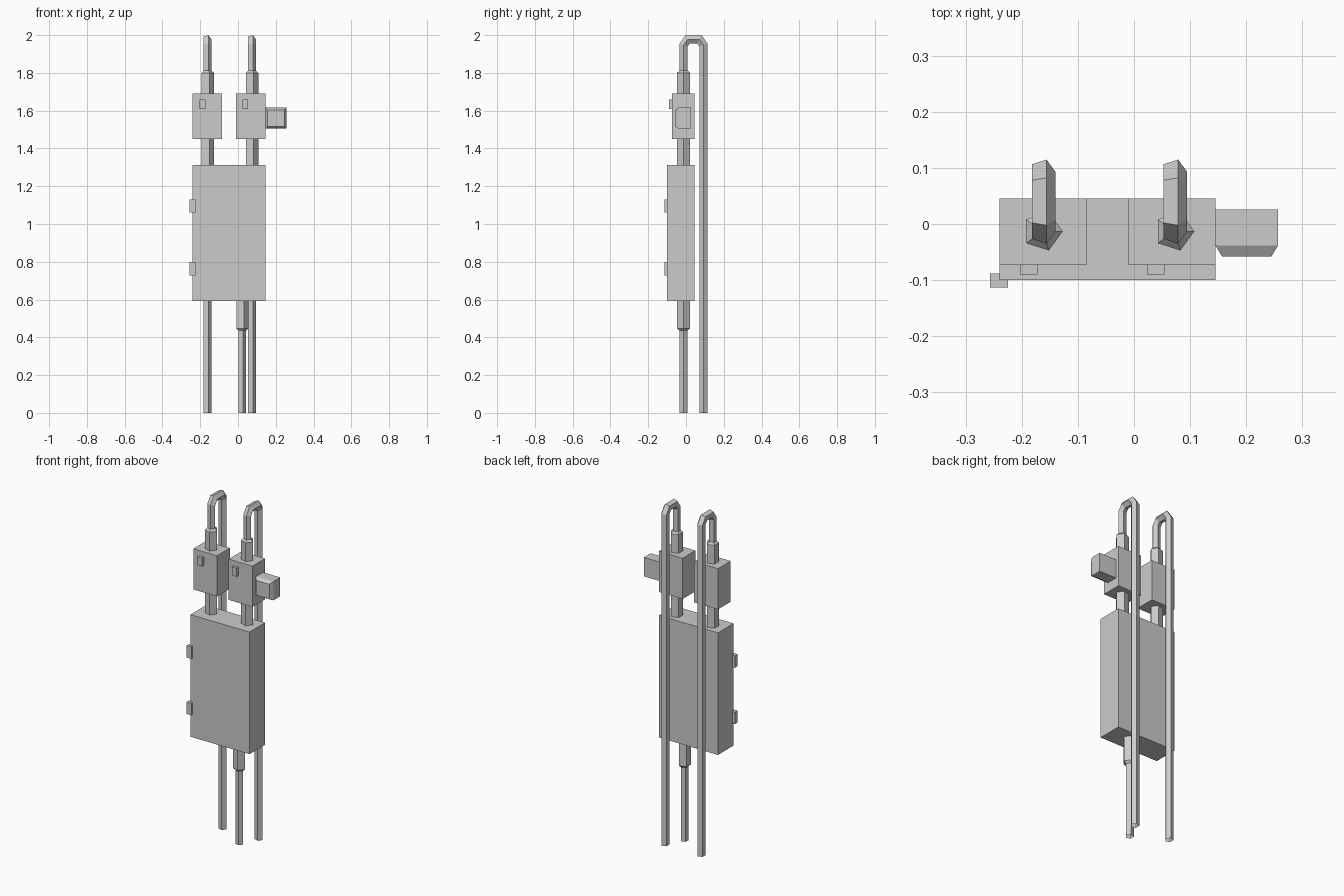
import bpy, bmesh
from math import cos, sin, tau
from mathutils import Vector

if "Cube" in bpy.data.objects:
    bpy.data.objects.remove(bpy.data.objects["Cube"])

THIN, THICK, SIDES = 0.023, 0.036, 5


def finish(name, bm):
    bmesh.ops.recalc_face_normals(bm, faces=bm.faces)
    mesh = bpy.data.meshes.new(name)
    bm.to_mesh(mesh)
    bm.free()
    obj = bpy.data.objects.new(name, mesh)
    bpy.context.collection.objects.link(obj)
    return obj


def box(name, x, y, z, front_inset=0.0, inset_depth=0.0):
    """Box from ranges; optionally its front face is extruded into a frustum."""
    bm = bmesh.new()
    bmesh.ops.create_cube(bm, size=1)
    for v in bm.verts:
        v.co = [r[0] + (c + 0.5) * (r[1] - r[0]) for c, r in zip(v.co, (x, y, z))]
    if front_inset:
        bm.normal_update()
        front = min(bm.faces, key=lambda f: f.calc_center_median().y)
        bmesh.ops.inset_region(bm, faces=[front], thickness=front_inset)
        for v in front.verts:
            v.co.y -= inset_depth
    return finish(name, bm)


def pipe(name, x, path):
    """Sweep a pentagon along (y, z, radius) points with mitred joints."""
    bm = bmesh.new()
    pts = [Vector(p[:2]) for p in path]
    rings = []
    for i, (y, z, r) in enumerate(path):
        a = (pts[i] - pts[i - 1]).normalized() if i else (pts[1] - pts[0]).normalized()
        b = (pts[i + 1] - pts[i]).normalized() if i < len(pts) - 1 else a
        t = (a + b).normalized()
        normal = Vector((t.y, -t.x)) / t.dot(a)
        ring = []
        for k in range(SIDES):
            ang = tau * k / SIDES
            off = normal * r * sin(ang)
            ring.append(bm.verts.new((x + r * cos(ang), y + off.x, z + off.y)))
        rings.append(ring)
    for lo, hi in zip(rings, rings[1:]):
        for k in range(SIDES):
            n = (k + 1) % SIDES
            bm.faces.new((lo[k], lo[n], hi[n], hi[k]))
    return finish(name, bm)


# Main cabinet and its hinges
box("cabinet", (-0.24, 0.145), (-0.10, 0.045), (0.593, 1.312))
for i, z in enumerate((0.728, 1.06)):
    box(f"hinge_{i + 1}", (-0.257, -0.225), (-0.113, -0.088), (z, z + 0.07))

# Two switch boxes, each with a small switch and a conduit looping to the back
Y0, Y1 = -0.013, 0.093
for side, dx in (("left", 0.0), ("right", 0.23)):
    box(f"switch_box_{side}", (-0.24 + dx, -0.085 + dx), (-0.073, 0.045), (1.45, 1.69))
    sx = -0.203 if side == "left" else 0.023
    box(f"switch_{side}", (sx, sx + 0.031), (-0.09, -0.073), (1.61, 1.66))
    pipe(f"conduit_{side}", -0.163 + dx * 1.02, [
        (Y0, 1.30, THICK), (Y0, 1.80, THICK), (Y0, 1.812, THIN),
        (Y0, 1.947, THIN), (Y0 + 0.022, 1.978, THIN),
        (Y1 - 0.022, 1.978, THIN), (Y1, 1.947, THIN), (Y1, 0.0, THIN)])

# Socket on the side of the right switch box, with a chamfered front
box("side_socket", (0.145, 0.257), (-0.038, 0.026), (1.505, 1.616), 0.017, 0.02)

# Lower conduit running to the ground
pipe("conduit_lower", 0.02, [
    (Y0, 0.0, THIN), (Y0, 0.435, THIN), (Y0, 0.447, THICK), (Y0, 0.60, THICK)])
